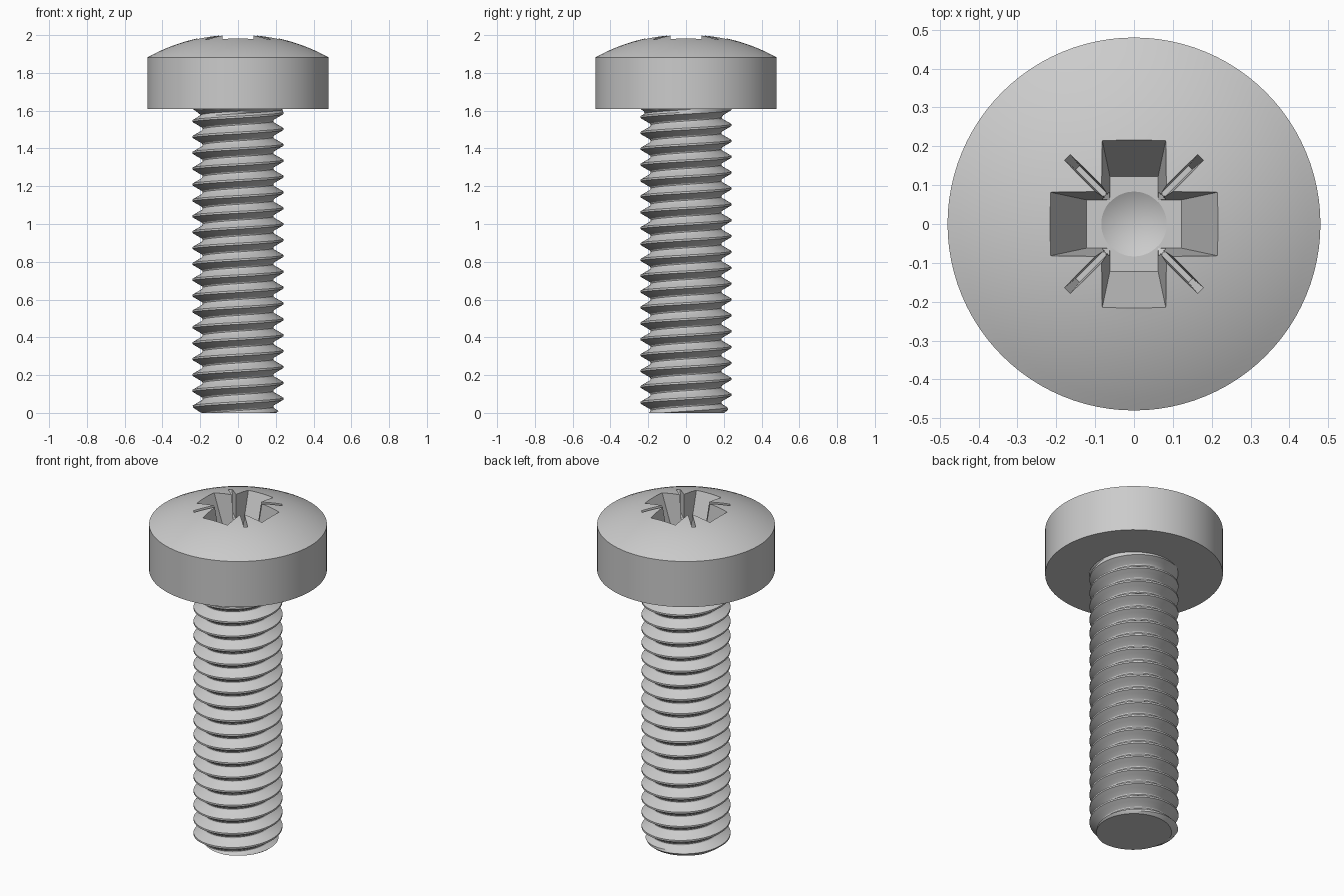
import bpy, bmesh, math
from math import cos, sin, pi

if "Cube" in bpy.data.objects:
    bpy.data.objects.remove(bpy.data.objects["Cube"])

SEG = 96          # sides of the head
STEPS = 72        # thread steps per turn
PITCH = 0.084


def make_object(name, bm):
    bmesh.ops.recalc_face_normals(bm, faces=bm.faces[:])
    me = bpy.data.meshes.new(name)
    bm.to_mesh(me)
    bm.free()
    ob = bpy.data.objects.new(name, me)
    bpy.context.collection.objects.link(ob)
    return ob


def activate(ob):
    bpy.ops.object.select_all(action='DESELECT')
    ob.select_set(True)
    bpy.context.view_layer.objects.active = ob


def lathe(name, profile):
    """Revolve (radius, z) points; first and last lie on the axis."""
    bm = bmesh.new()
    rings = []
    for r, z in profile:
        n = SEG if r > 0 else 1
        rings.append([bm.verts.new((r * cos(2 * pi * i / SEG), r * sin(2 * pi * i / SEG), z))
                      for i in range(n)])
    for a, b in zip(rings, rings[1:]):
        for i in range(SEG):
            j = (i + 1) % SEG
            q = [a[i % len(a)], a[j % len(a)], b[j % len(b)], b[i % len(b)]]
            bm.faces.new(list(dict.fromkeys(q)))
    return make_object(name, bm)


def tapered_bar(name, low, high, angle):
    """Bar between two rectangles given as (z, half length, half width)."""
    bm = bmesh.new()
    c, s = cos(angle), sin(angle)
    for z, l, w in (low, high):
        for x, y in ((l, w), (-l, w), (-l, -w), (l, -w)):
            bm.verts.new((x * c - y * s, x * s + y * c, z))
    bmesh.ops.convex_hull(bm, input=bm.verts[:])
    bmesh.ops.dissolve_limit(bm, angle_limit=0.01, verts=bm.verts[:], edges=bm.edges[:])
    return make_object(name, bm)


# Pan head: cylinder side with a shallow spherical dome
APEX, EDGE_Z, HEAD_R, UNDER = 2.006, 1.882, 0.48, 1.61
sag = APEX - EDGE_Z
ball = (HEAD_R ** 2 + sag ** 2) / (2 * sag)
arc = math.asin(HEAD_R / ball)
dome = [(ball * sin(arc * k / 14), APEX - ball + ball * cos(arc * k / 14)) for k in range(14, 0, -1)]
head = lathe("head", [(0, UNDER), (HEAD_R, UNDER)] + dome + [(0, APEX)])

# Cross recess cutters: two crossed bars, a conical bottom, four thin diagonal grooves
cutters = [lathe("recess_cone", [(0, 1.70), (0.103, 1.755), (0.107, 2.05), (0, 2.05)])]
for k in range(2):
    cutters.append(tapered_bar("recess_arm", (1.745 - 0.0005 * k, 0.122, 0.062),
                               (2.03, 0.235, 0.086), k * pi / 2))
    cutters.append(tapered_bar("recess_groove", (1.86, 0.205, 0.007),
                               (2.03, 0.26, 0.0125), pi / 4 + k * pi / 2))
for cutter in cutters:
    cutter.hide_render = True
    activate(head)
    mod = head.modifiers.new("recess", 'BOOLEAN')
    mod.operation = 'DIFFERENCE'
    mod.solver = 'EXACT'
    mod.object = cutter
    bpy.ops.object.modifier_apply(modifier=mod.name)
    bpy.data.objects.remove(cutter, do_unlink=True)

# Threaded shank: one thread profile (pitch fraction, radius) swept along a helix
profile = [(-0.06, 0.24), (0.06, 0.24), (0.21, 0.2185), (0.37, 0.195), (0.43, 0.189),
           (0.50, 0.187), (0.57, 0.189), (0.63, 0.195), (0.79, 0.2185)]
TOP = UNDER + 0.01
turns = int(TOP / PITCH) + 5
bm = bmesh.new()
grid = []
for i in range(turns * STEPS):
    t = 2 * pi * i / STEPS
    base = 0.075 + PITCH * (i / STEPS - 3)
    grid.append([bm.verts.new((r * cos(t), r * sin(t), base + PITCH * u)) for u, r in profile])
M = len(profile)
for i in range(len(grid) - STEPS - 1):
    for j in range(M):
        a, b = grid[i], grid[i + 1]
        if j < M - 1:
            bm.faces.new((a[j], b[j], b[j + 1], a[j + 1]))
        else:
            bm.faces.new((a[j], b[j], grid[i + 1 + STEPS][0], grid[i + STEPS][0]))
# trim both ends flat, then close them
for z, n in ((0, -1), (TOP, 1)):
    bmesh.ops.bisect_plane(bm, geom=bm.verts[:] + bm.edges[:] + bm.faces[:], dist=1e-6,
                           plane_co=(0, 0, z), plane_no=(0, 0, n), clear_outer=True)
bmesh.ops.delete(bm, geom=[v for v in bm.verts if not v.link_faces], context='VERTS')
# chamfer at the tip, fillet below the head
for v in bm.verts:
    r = v.co.xy.length
    new = min(r, 0.203 + 1.2 * v.co.z)
    f = max(0.0, min(1.0, (v.co.z - 1.56) / 0.05))
    new = max(new, 0.187 + 0.056 * f ** 1.5)
    v.co.x *= new / r
    v.co.y *= new / r
for z in (0, TOP):
    rim = [e for e in bm.edges if e.is_boundary and abs(e.verts[0].co.z - z) < 1e-4
           and abs(e.verts[1].co.z - z) < 1e-4]
    bmesh.ops.holes_fill(bm, edges=rim, sides=0)
shank = make_object("threaded_shank", bm)

for ob in (head, shank):
    activate(ob)
    bpy.ops.object.shade_smooth_by_angle(angle=math.radians(28))
